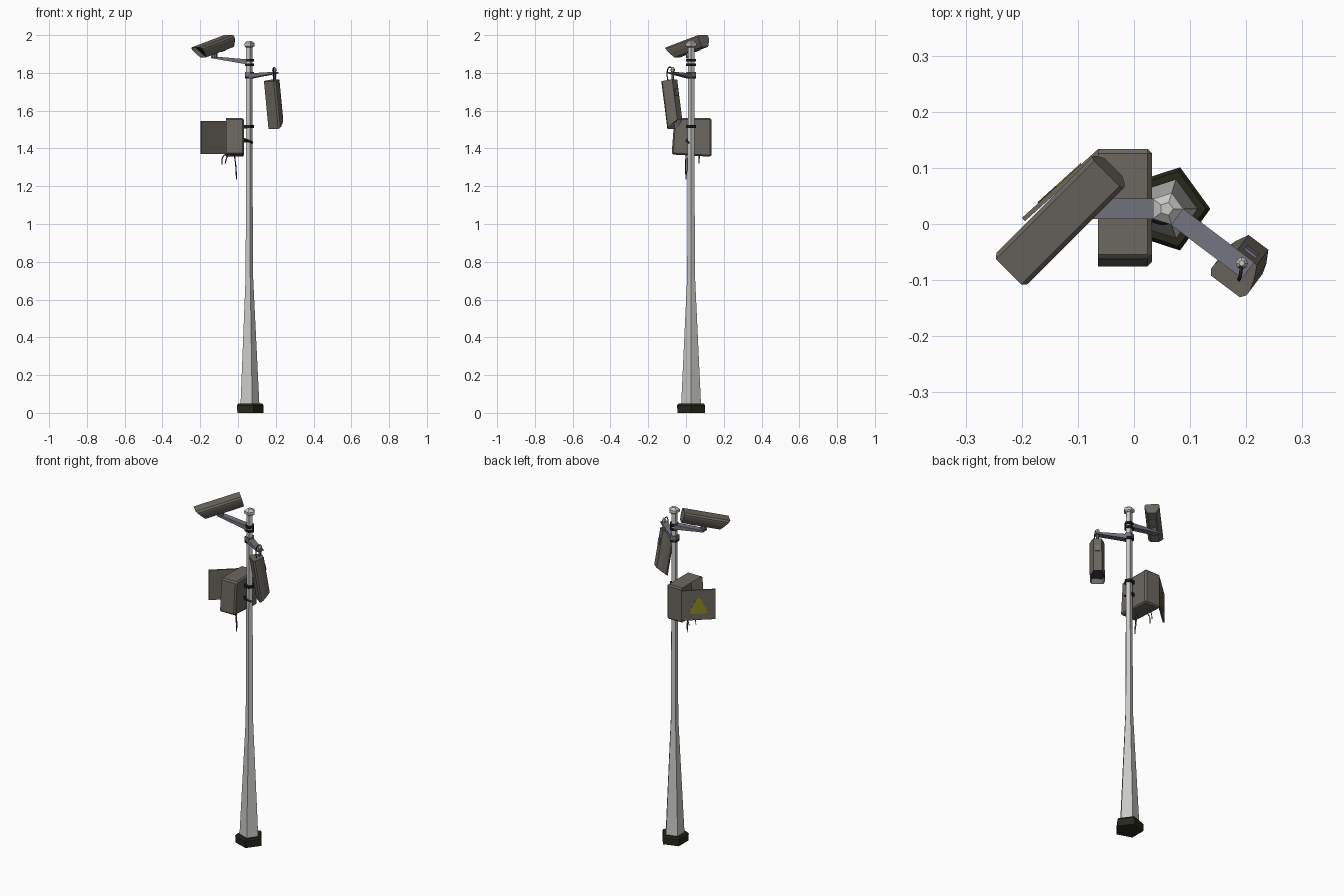
import bpy, bmesh, math
from mathutils import Vector, Matrix

if "Cube" in bpy.data.objects:
    bpy.data.objects.remove(bpy.data.objects["Cube"])


def material(name, rgb):
    m = bpy.data.materials.new(name)
    m.diffuse_color = (*rgb, 1)
    m.use_nodes = True
    m.node_tree.nodes["Principled BSDF"].inputs["Base Color"].default_value = m.diffuse_color
    return m


POLE = material("light_grey", (0.58, 0.58, 0.56))
HOUSING = material("warm_grey", (0.15, 0.135, 0.115))
ARM = material("slate", (0.17, 0.17, 0.21))
DARK = material("dark_olive", (0.02, 0.02, 0.012))
BLACK = material("black", (0.012, 0.012, 0.014))
YELLOW = material("warning_yellow", (0.27, 0.24, 0.02))
BLUE = material("wire_blue", (0.04, 0.04, 0.16))

PX, PY = 0.058, 0.027          # pole axis


def finish(name, bm, *mats):
    bmesh.ops.recalc_face_normals(bm, faces=bm.faces)
    me = bpy.data.meshes.new(name)
    bm.to_mesh(me)
    bm.free()
    for m in mats:
        me.materials.append(m)
    ob = bpy.data.objects.new(name, me)
    bpy.context.collection.objects.link(ob)
    return ob


def loft(bm, rings):
    """Skin equal-length rings and close both ends; returns the last cap."""
    vs = [[bm.verts.new(p) for p in r] for r in rings]
    n = len(vs[0])
    for a, b in zip(vs, vs[1:]):
        for i in range(n):
            bm.faces.new((a[i], a[(i + 1) % n], b[(i + 1) % n], b[i]))
    bm.faces.new(vs[0][::-1])
    return bm.faces.new(vs[-1])


def turned(name, profile, mat, sides=5, x=PX, y=PY):
    """Stack of (radius, height) polygons around a vertical axis."""
    bm = bmesh.new()
    loft(bm, [[(x + r * math.cos(math.tau * i / sides), y + r * math.sin(math.tau * i / sides), z)
               for i in range(sides)] for r, z in profile])
    return finish(name, bm, mat)


def frame(forward, up, loc):
    f, u = Vector(forward).normalized(), Vector(up).normalized()
    s = u.cross(f)
    m = Matrix((f, s, u)).transposed().to_4x4()
    m.translation = loc
    return m


def cable(name, points, radius, mat):
    cu = bpy.data.curves.new(name, 'CURVE')
    cu.dimensions = '3D'
    cu.bevel_depth = radius
    cu.bevel_resolution = 0
    cu.resolution_u = 3
    sp = cu.splines.new('BEZIER')
    sp.bezier_points.add(len(points) - 1)
    for bp, p in zip(sp.bezier_points, points):
        bp.co = p
        bp.handle_left_type = bp.handle_right_type = 'AUTO'
    cu.materials.append(mat)
    ob = bpy.data.objects.new(name, cu)
    bpy.context.collection.objects.link(ob)


# Five-sided foot, tapered pole and cap
turned("base", [(0.076, 0), (0.078, 0.04), (0.07, 0.05)], DARK)
turned("pole", [(0.055, 0.048), (0.022, 0.72), (0.019, 1.3), (0.018, 1.945)], POLE)
turned("pole_cap", [(0.02, 1.935), (0.03, 1.942), (0.03, 1.957), (0.012, 1.97)], POLE)

# Clamp bands
for i, (z, h) in enumerate([(1.843, 0.012), (1.867, 0.014), (1.775, 0.012), (1.515, 0.016)]):
    turned(f"clamp_band_{i + 1}", [(0.027, z - h / 2), (0.027, z + h / 2)], BLACK)
turned("arm_collar", [(0.027, 1.782), (0.027, 1.805)], ARM)


# Cameras: hooded housing with narrowing belly, recessed window and a belly hatch
def security_camera(prefix, m):
    half = [(0.022, -0.033), (0.034, -0.008), (0.0395, 0.012), (0.0395, 0.022), (0.032, 0.032)]
    section = half + [(-y, z) for y, z in reversed(half)]
    bm = bmesh.new()
    back = [(-0.128, y, z) for y, z in section]
    front = [(0.128 - 0.6 * (0.032 - z), y, z) for y, z in section]
    cap = loft(bm, [back, front])
    bmesh.ops.recalc_face_normals(bm, faces=bm.faces)
    bmesh.ops.inset_region(bm, faces=[cap], thickness=0.005, depth=0)
    bmesh.ops.translate(bm, verts=cap.verts, vec=(-0.03, 0, 0))
    cap.material_index = 1
    finish(prefix + "_housing", bm, HOUSING, BLACK).matrix_world = m
    bm = bmesh.new()
    bmesh.ops.create_cube(bm, size=1, matrix=Matrix.Translation((-0.06, 0, -0.033))
                          @ Matrix.Diagonal((0.035, 0.026, 0.01, 1)))
    finish(prefix + "_hatch", bm, ARM).matrix_world = m


t = math.radians(15)
c, s, k = math.cos(t), math.sin(t), math.sqrt(0.5)
security_camera("upper_camera", frame((-k * c, -k * c, -s), (-k * s, -k * s, c), (-0.13, 0.008, 1.937)))
t = math.radians(9)
c, s = math.cos(t), math.sin(t)
security_camera("hanging_camera", frame((0.6 * s, 0.8 * s, -c), (-0.6 * c, -0.8 * c, -s), (0.194, -0.07, 1.634)))


# Tapered bracket arms
def arm(name, angle, length, root_z, tip_z):
    bm = bmesh.new()
    rings = []
    for x, (lo, hi) in ((0.01, root_z), (length, tip_z)):
        rings.append([(x, -0.018, lo), (x, 0.018, lo), (x, 0.018, hi), (x, -0.018, hi)])
    loft(bm, rings)
    bm.transform(Matrix.Translation((PX, PY, 0)) @ Matrix.Rotation(math.radians(angle), 4, 'Z'))
    finish(name, bm, ARM)


arm("upper_arm", 180, 0.2, (1.845, 1.872), (1.878, 1.888))
arm("hanging_arm", -37, 0.182, (1.77, 1.797), (1.797, 1.806))
turned("upper_mount", [(0.016, 1.88), (0.016, 1.915)], ARM, 8, -0.125, 0.015)
turned("hanger_post", [(0.008, 1.75), (0.008, 1.805)], ARM, 6, 0.192, -0.07)
turned("hanger_ball", [(0.006, 1.803), (0.011, 1.81), (0.011, 1.82), (0.005, 1.83)], POLE, 8, 0.192, -0.07)
cable("hanger_cable", [(0.192, -0.07, 1.822), (0.19, -0.088, 1.83), (0.187, -0.1, 1.80), (0.188, -0.095, 1.755)],
      0.003, DARK)

# Equipment cabinet, open on its left side, with slightly sloping front
bm = bmesh.new()
bmesh.ops.create_cube(bm, size=1, matrix=Matrix.Translation((-0.016, 0.032, 1.458))
                      @ Matrix.Diagonal((0.096, 0.204, 0.204, 1)))
for v in bm.verts:
    if v.co.y < 0:
        v.co.y += 0.008 if v.co.z > 1.458 else -0.006
        v.co.z += 0 if v.co.z > 1.458 else 0.012
opening = [f for f in bm.faces if f.normal.x < -0.9]
bmesh.ops.bevel(bm, geom=[e for e in bm.edges if not any(f in opening for f in e.link_faces)],
                offset=0.008, segments=1, affect='EDGES')
bm.normal_update()
mouth = min(bm.faces, key=lambda f: f.calc_center_median().x)
bmesh.ops.inset_region(bm, faces=[mouth], thickness=0.01, depth=0)
bmesh.ops.translate(bm, verts=mouth.verts, vec=(0.07, 0, 0))
finish("cabinet", bm, HOUSING)

# Swung-open door with triangular warning plate on its outer face
hinge, tip = Vector((-0.062, 0.13, 1.458)), Vector((-0.197, 0.008, 1.458))
along = (tip - hinge).normalized()
door = frame(along, along.cross(Vector((0, 0, 1))) * -1, (hinge + tip) / 2)
bm = bmesh.new()
bmesh.ops.create_cube(bm, size=1, matrix=Matrix.Diagonal(((tip - hinge).length, 0.176, 0.008, 1)))
finish("cabinet_door", bm, HOUSING).matrix_world = door
out = Vector((-along.y, along.x, 0))
if out.y < 0:
    out = -out
centre = (hinge + tip) / 2 + out * 0.004
bm = bmesh.new()
corners = [(-0.052, -0.04), (-0.042, -0.05), (0.042, -0.05), (0.052, -0.04), (0.008, 0.045), (-0.008, 0.045)]
loft(bm, [[centre + along * a + Vector((0, 0, b)) + out * d for a, b in corners] for d in (0, 0.002)])
finish("warning_plate", bm, YELLOW)

# Cabinet mounting brackets
for z in (1.515, 1.44):
    bm = bmesh.new()
    bmesh.ops.create_cube(bm, size=1, matrix=Matrix.Translation((0.038, PY, z))
                          @ Matrix.Diagonal((0.026, 0.034, 0.018, 1)))
    finish("cabinet_bracket", bm, BLACK)
cable("strap_cable", [(0.03, 0.01, 1.45), (0.055, 0.004, 1.44), (0.078, 0.015, 1.43)], 0.006, BLACK)

# Loose wires below the cabinet
cable("blue_wire", [(-0.02, 0.0, 1.37), (-0.012, -0.002, 1.31), (-0.008, 0.0, 1.235)], 0.003, BLUE)
cable("yellow_wire", [(-0.016, 0.012, 1.37), (-0.014, 0.006, 1.33), (-0.007, 0.004, 1.26)], 0.0025, YELLOW)
cable("black_wire", [(-0.055, 0.03, 1.37), (-0.078, 0.03, 1.36), (-0.085, 0.03, 1.315)], 0.003, BLACK)
cable("short_wire", [(-0.05, 0.07, 1.37), (-0.06, 0.07, 1.35), (-0.068, 0.068, 1.32)], 0.003, BLUE)
